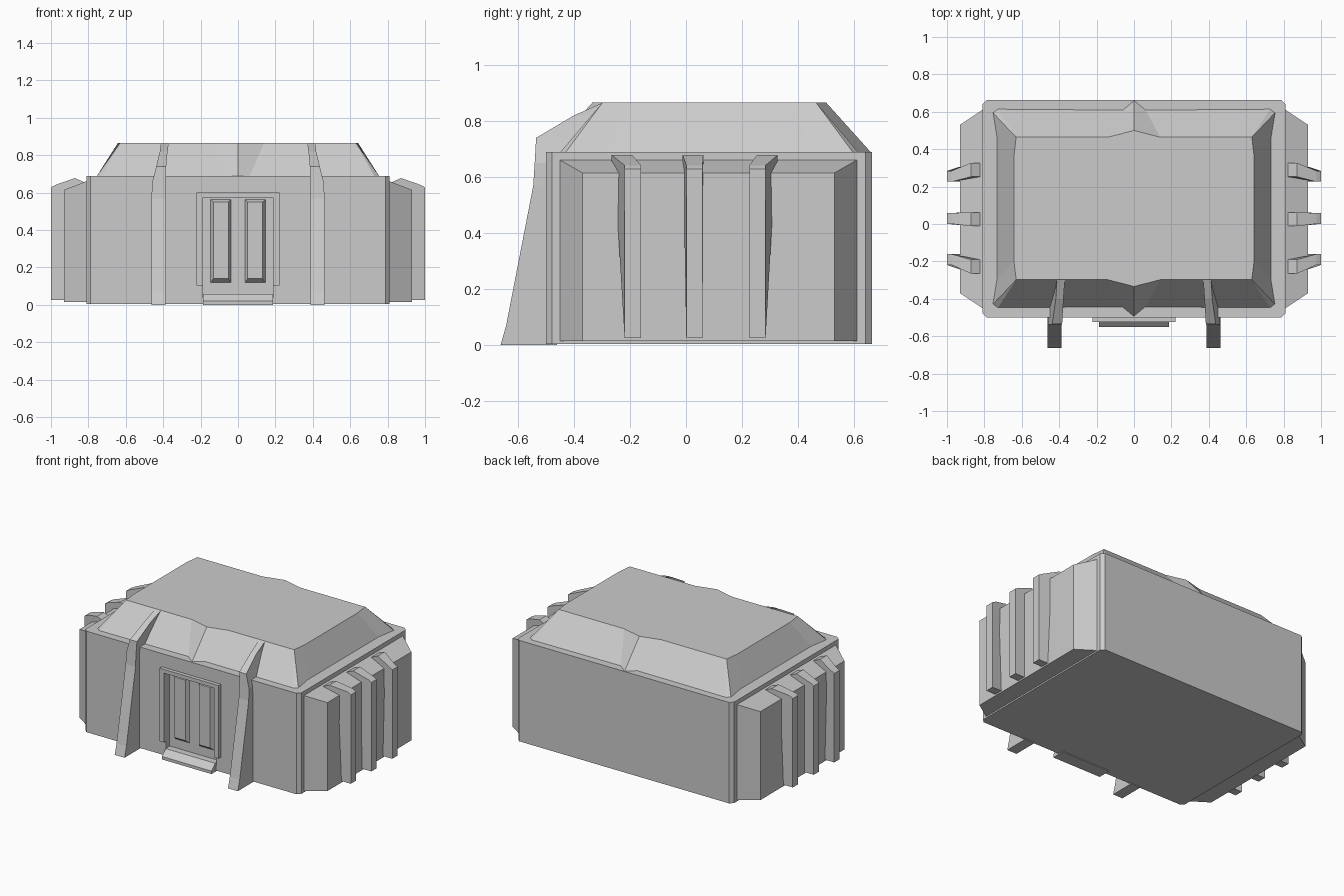
import bpy, bmesh

if "Cube" in bpy.data.objects:
    bpy.data.objects.remove(bpy.data.objects["Cube"])


def loft(name, loops):
    """Bridge equal-length point loops and cap both ends."""
    bm = bmesh.new()
    rings = [[bm.verts.new(p) for p in loop] for loop in loops]
    n = len(rings[0])
    for a, b in zip(rings, rings[1:]):
        for i in range(n):
            j = (i + 1) % n
            bm.faces.new((a[i], a[j], b[j], b[i]))
    bm.faces.new(rings[0])
    bm.faces.new(rings[-1])
    bmesh.ops.remove_doubles(bm, verts=bm.verts, dist=1e-5)
    bmesh.ops.recalc_face_normals(bm, faces=bm.faces)
    mesh = bpy.data.meshes.new(name)
    bm.to_mesh(mesh)
    bm.free()
    ob = bpy.data.objects.new(name, mesh)
    bpy.context.collection.objects.link(ob)
    return ob


def box(name, x0, x1, y0, y1, z0, z1):
    q = [(x0, y0), (x1, y0), (x1, y1), (x0, y1)]
    return loft(name, [[(x, y, z) for x, y in q] for z in (z0, z1)])


def mirrored(ob):
    ob.modifiers.new("mirror", 'MIRROR').use_mirror_merge = False
    return ob


# main hall with chamfered corners
X, Y0, Y1, c = 0.81, -0.50, 0.663, 0.022
plan = [(X - c, Y0), (X, Y0 + c), (X, Y1 - c), (X - c, Y1),
        (c - X, Y1), (-X, Y1 - c), (-X, Y0 + c), (c - X, Y0)]
hall = loft("hall_walls", [[(x, y, z) for x, y in plan] for z in (0.005, 0.69)])

# doorway recess
cutter = box("doorway_cutter", -0.19, 0.19, -0.6, -0.465, 0.04, 0.575)
cutter.hide_render = True
cutter.hide_set(True)
cut = hall.modifiers.new("doorway", 'BOOLEAN')
cut.object = cutter
cut.operation = 'DIFFERENCE'
cut.solver = 'EXACT'


# hipped roof with a crease in the middle of front and back
def roof_ring(quarter, z):
    cy = 0.083
    right = [(x, d) for x, d in quarter] + [(x, -d) for x, d in reversed(quarter)]
    left = [(-x, d) for x, d in reversed(right[1:-1])]
    return [(x, cy + d, z) for x, d in right + left]


eaves = [(0, 0.58), (0.06, 0.53), (0.73, 0.535), (0.757, 0.515), (0.735, 0.38)]
ridge = [(0, 0.417), (0.14, 0.381), (0.63, 0.381), (0.63, 0.381), (0.642, 0.28)]
loft("roof", [roof_ring(eaves, 0.685), roof_ring(ridge, 0.866)])

# side bays
outer = [(0.80, 0.617), (0.93, 0.53), (0.93, -0.37), (0.80, -0.457)]
mirrored(loft("side_bay", [[(x, y, 0.015) for x, y in outer],
                           [(x, y, 0.615 if x > 0.9 else 0.665) for x, y in outer]]))

# side ribs, tops splayed away from the middle rib
rib = [(0.90, 0.025), (1.0, 0.025), (1.0, 0.628), (0.975, 0.642),
       (0.872, 0.678), (0.82, 0.655), (0.82, 0.60), (0.90, 0.60)]
for yc, lean in ((-0.19, -0.038), (0.03, -0.005), (0.255, 0.035)):
    loops = []
    for s in (-1, 1):
        ring = []
        for x, z in rib:
            t = min(1, max(0, (0.975 - x) / 0.1)) if z > 0.5 else 0
            ring.append((x, yc + s * (0.029 + 0.008 * t) + lean * t, z))
        loops.append(ring)
    mirrored(loft("side_rib", loops))

# front buttresses: (outer y, inner y, z, x left, x right), bottom to top
stations = [(-0.662, -0.49, 0.0, 0.388, 0.462),
            (-0.642, -0.49, 0.07, 0.388, 0.462),
            (-0.545, -0.49, 0.57, 0.388, 0.462),
            (-0.54, -0.47, 0.65, 0.388, 0.46),
            (-0.535, -0.39, 0.74, 0.384, 0.437),
            (-0.40, -0.30, 0.82, 0.377, 0.418),
            (-0.30, -0.29, 0.864, 0.37, 0.412)]
mirrored(loft("front_buttress", [[(a, yo, z), (b, yo, z), (b, yi, z), (a, yi, z)]
                                 for yo, yi, z, a, b in stations]))

# door frame: two posts and a lintel as one arch
arch = [(-0.222, 0.105), (-0.222, 0.6), (0.222, 0.6), (0.222, 0.105),
        (0.188, 0.105), (0.188, 0.575), (-0.188, 0.575), (-0.188, 0.105)]
loft("door_frame", [[(x, y, z) for x, z in arch] for y in (-0.525, -0.48)])


# raised door panels with sloped sides
def panel_ring(w, z0, z1, y):
    return [(0.092 + s * w, y, z) for s, z in ((-1, z0), (1, z0), (1, z1), (-1, z1))]


mirrored(loft("door_panel", [panel_ring(0.057, 0.115, 0.565, -0.46),
                             panel_ring(0.04, 0.14, 0.55, -0.49)]))

# doorstep
step = [(-0.46, 0.0), (-0.55, 0.0), (-0.55, 0.02), (-0.51, 0.058), (-0.46, 0.058)]
loft("doorstep", [[(x, y, z) for y, z in step] for x in (-0.186, 0.186)])
